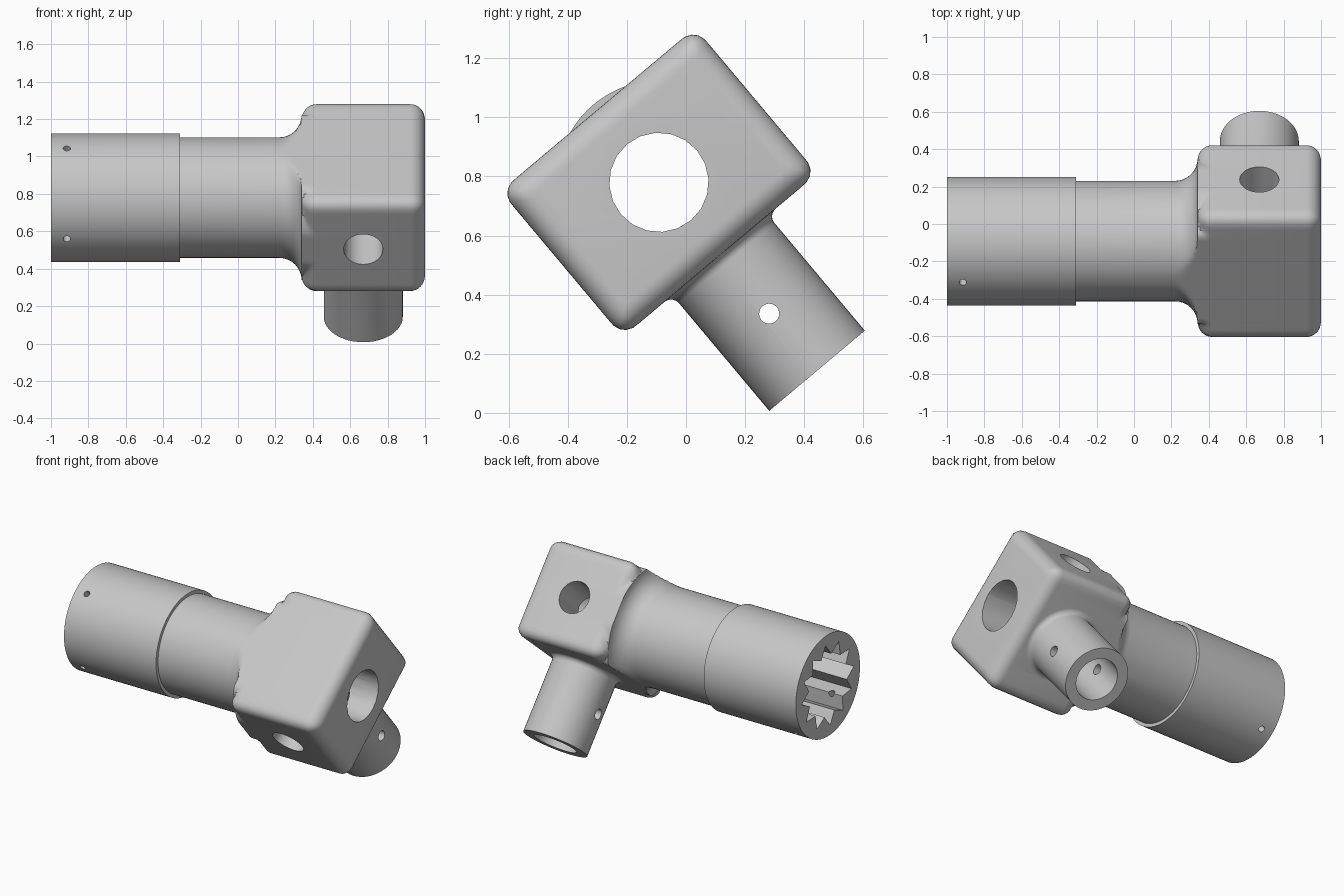
import bpy, bmesh, math
from math import sin, cos, pi, sqrt
from mathutils import Matrix

if "Cube" in bpy.data.objects:
    bpy.data.objects.remove(bpy.data.objects["Cube"])

# Main sizes, in a local frame with the long axis on x
TUBE, COLLAR, FILLET, BEVEL = 0.322, 0.344, 0.12, 0.08
HALF_U, HALF_V, CORNER = 0.43, 0.322, 0.057
BLOCK_START, BLOCK_MID = 0.34, 0.67
STEPS = 8

metal = bpy.data.materials.new("light_grey_metal")
metal.use_nodes = True
grey = (0.57, 0.57, 0.57, 1)
metal.diffuse_color = grey
metal.node_tree.nodes["Principled BSDF"].inputs["Base Color"].default_value = grey


def loft(name, rings, sides, matrix=Matrix()):
    """Closed solid along x; each ring is (x, radius or function of angle)."""
    bm = bmesh.new()
    loops = []
    for x, rad in rings:
        loop = []
        for i in range(sides):
            a = 2 * pi * i / sides
            r = rad(a) if callable(rad) else rad
            loop.append(bm.verts.new((x, r * cos(a), r * sin(a))))
        loops.append(loop)
    for p, q in zip(loops, loops[1:]):
        for i in range(sides):
            j = (i + 1) % sides
            bm.faces.new((p[i], p[j], q[j], q[i]))
    bm.faces.new(loops[0])
    bm.faces.new(loops[-1])
    bmesh.ops.remove_doubles(bm, verts=bm.verts, dist=1e-5)
    bmesh.ops.recalc_face_normals(bm, faces=bm.faces)
    bm.transform(matrix)
    mesh = bpy.data.meshes.new(name)
    bm.to_mesh(mesh)
    bm.free()
    mesh.materials.append(metal)
    obj = bpy.data.objects.new(name, mesh)
    bpy.context.collection.objects.link(obj)
    return obj


def rounded_rect(a, shrink=0):
    """Distance from the centre to a rounded rectangle at angle a."""
    hu, hv, k = HALF_U - shrink, HALF_V - shrink, max(CORNER - shrink, 0.01)
    c, s = max(abs(cos(a)), 1e-6), max(abs(sin(a)), 1e-6)
    r = min(hu / c, hv / s)
    u, v = hu - k, hv - k
    if r * c > u and r * s > v:
        m = c * u + s * v
        r = m + sqrt(max(m * m - (u * u + v * v - k * k), 0))
    return r


def combine(target, tool, operation):
    """Apply a boolean and remove the tool."""
    mod = target.modifiers.new("boolean", "BOOLEAN")
    mod.operation, mod.solver, mod.object = operation, "EXACT", tool
    tool.hide_render = True
    bpy.ops.object.select_all(action="DESELECT")
    bpy.context.view_layer.objects.active = target
    target.select_set(True)
    bpy.ops.object.modifier_apply(modifier=mod.name)
    bpy.data.objects.remove(tool)


# Collar, tube, flare and rounded block in one loft
arc = [i * pi / 2 / STEPS for i in range(STEPS + 1)]
rings = [(-1, COLLAR), (-0.31, COLLAR), (-0.31, TUBE)]
for t in arc:
    flare = TUBE + FILLET * (1 - cos(t))
    rings.append((BLOCK_START - FILLET * (1 - sin(t)),
                  lambda a, f=flare: min(f, rounded_rect(a))))
for t in arc:
    inset = BEVEL * (1 - sin(t))
    rings.append((BLOCK_START + BEVEL * (1 - cos(t)),
                  lambda a, d=inset: max(min(TUBE + FILLET, rounded_rect(a)),
                                         rounded_rect(a, d))))
for t in reversed(arc):
    inset = BEVEL * (1 - sin(t))
    rings.append((1 - BEVEL * (1 - cos(t)), lambda a, d=inset: rounded_rect(a, d)))
body = loft("pipe_fitting_body", rings, 144)

# Side pipe with a small fillet against the block
down = Matrix.Translation((BLOCK_MID, 0, 0)) @ Matrix.Rotation(pi / 2, 4, "Y")
across = Matrix.Translation((BLOCK_MID, 0, 0)) @ Matrix.Rotation(pi / 2, 4, "Z")
small = 0.035
pipe = [(0.27, 0.211 + small)]
pipe += [(HALF_V + small * (1 - cos(t)), 0.211 + small * (1 - sin(t))) for t in arc]
pipe.append((0.832, 0.211))
combine(body, loft("side_pipe", pipe, 48, down), "UNION")


def bore(name, start, end, radius, sides, matrix=Matrix()):
    tool = loft(name, [(start, radius), (end, radius)], sides, matrix)
    combine(body, tool, "DIFFERENCE")


# Through bore, side bore and cross hole
bore("main_bore", -1.1, 1.1, 0.168, 20)
bore("side_bore", 0.03, 0.9, 0.14, 32, down)
bore("cross_hole", -0.6, 0.6, 0.105, 32, across)

# Twelve-point socket in the collar end
bore("socket", -1.1, -0.42, lambda a: 0.28 if round(a * 12 / pi) % 2 else 0.205, 24)

# Pin holes through the side pipe and the collar
pin = Matrix.Translation((BLOCK_MID, 0, -0.58))
bore("pipe_pin_hole", -0.3, 0.3, 0.034, 20, pin)
collar_pin = Matrix.Translation((-0.915, 0, 0))
for axis in "YZ":
    bore("collar_pin_hole", -0.5, 0.5, 0.02, 16,
         collar_pin @ Matrix.Rotation(pi / 2, 4, axis))

# Tilt into place and smooth
body.data.transform(Matrix.Translation((0, -0.0915, 0.78))
                    @ Matrix.Rotation(math.radians(40), 4, "X"))
bpy.ops.object.select_all(action="DESELECT")
body.select_set(True)
bpy.context.view_layer.objects.active = body
bpy.ops.object.shade_smooth_by_angle(angle=math.radians(32))
